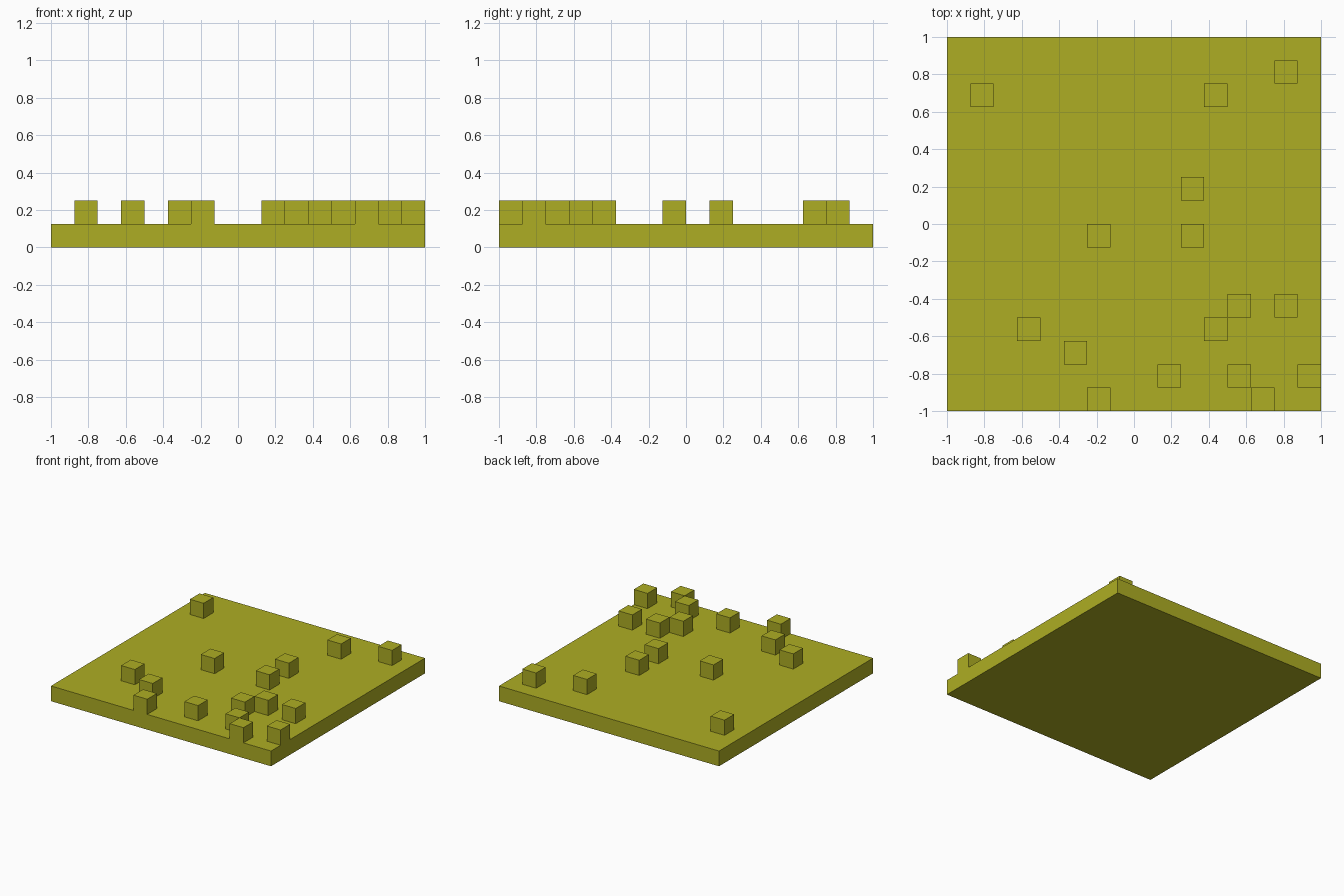
import bpy

default = bpy.data.objects.get("Cube")
if default:
    bpy.data.objects.remove(default, do_unlink=True)

CELL = 0.125  # the slab is a 16 x 16 board of square cells

# Single flat colour
olive = bpy.data.materials.new("olive_yellow")
olive.use_nodes = True
colour = (0.42, 0.42, 0.017, 1.0)
olive.diffuse_color = colour
bsdf = olive.node_tree.nodes["Principled BSDF"]
bsdf.inputs["Base Color"].default_value = colour
bsdf.inputs["Roughness"].default_value = 0.8


def box(name, centre, size):
    bpy.ops.mesh.primitive_cube_add(size=1, location=centre)
    obj = bpy.context.object
    obj.name = name
    obj.scale = size
    bpy.ops.object.transform_apply(location=False, rotation=False, scale=True)
    obj.data.materials.append(olive)
    return obj


# Base slab
box("base_slab", (0, 0, CELL / 2), (2, 2, CELL))

# Cubes standing on the slab, as (column, row) from the front right corner
cells = [
    (6, 0), (13, 0),
    (9, 1), (12, 1), (15, 1),
    (5, 2),
    (3, 3), (11, 3),
    (12, 4), (14, 4),
    (6, 7), (10, 7),
    (10, 9),
    (1, 13), (11, 13),
    (14, 14),
]
for n, (col, row) in enumerate(cells, 1):
    x = -1 + (col + 0.5) * CELL
    y = -1 + (row + 0.5) * CELL
    box(f"block_{n:02d}", (x, y, 1.5 * CELL), (CELL, CELL, CELL))
